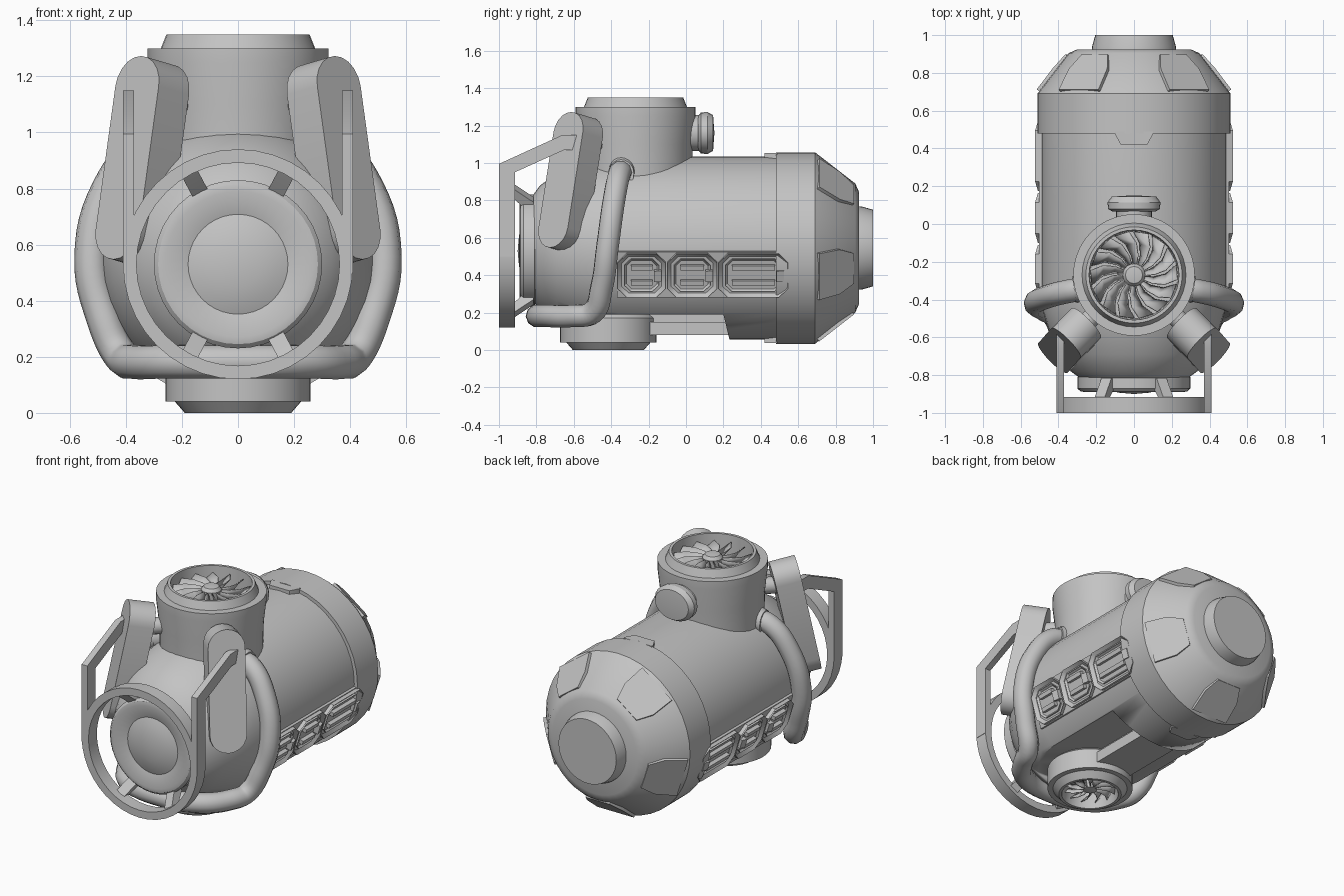
import bpy, bmesh, math
from mathutils import Vector as V

if "Cube" in bpy.data.objects:
    bpy.data.objects.remove(bpy.data.objects["Cube"])

grey = bpy.data.materials.new("plain grey")
grey.diffuse_color = (0.55, 0.55, 0.55, 1)
grey.use_nodes = True
grey.node_tree.nodes["Principled BSDF"].inputs["Base Color"].default_value = grey.diffuse_color
X, Y, Z = V((1, 0, 0)), V((0, 1, 0)), V((0, 0, 1))
CZ = 0.545          # height of the body axis


def finish(name, bm, mirror=False, smooth=True):
    bmesh.ops.remove_doubles(bm, verts=bm.verts, dist=1e-5)
    bmesh.ops.recalc_face_normals(bm, faces=bm.faces)
    me = bpy.data.meshes.new(name)
    bm.to_mesh(me)
    bm.free()
    ob = bpy.data.objects.new(name, me)
    bpy.context.collection.objects.link(ob)
    me.materials.append(grey)
    if mirror:
        ob.modifiers.new("mirror", 'MIRROR')
    bpy.ops.object.select_all(action='DESELECT')
    ob.select_set(True)
    bpy.context.view_layer.objects.active = ob
    if smooth:
        bpy.ops.object.shade_smooth_by_angle(angle=math.radians(32))
    return ob


def lathe(name, profile, origin, axis=Y, n=40, sx=1.0, mirror=False):
    """Spin (radius, distance along axis) points around an axis."""
    axis = V(axis).normalized()
    a = axis.cross(X).normalized() if abs(axis.x) < 0.9 else Z
    b = axis.cross(a)
    bm = bmesh.new()
    rings = []
    for i in range(n):
        t = math.tau * i / n
        rings.append([bm.verts.new(V(origin) + axis * h + r * (a * math.cos(t) + b * sx * math.sin(t)))
                      for r, h in profile])
    for i in range(n):
        p, q = rings[i], rings[(i + 1) % n]
        for j in range(len(profile) - 1):
            bm.faces.new((p[j], q[j], q[j + 1], p[j + 1]))
    return finish(name, bm, mirror)


def prism(name, pts, origin, ax, ay, az, depth, mirror=False, inset=None):
    """Extrude a flat outline; optionally inset and sink its far face."""
    bm = bmesh.new()
    lo = [bm.verts.new(V(origin) + ax * p[0] + ay * p[1]) for p in pts]
    hi = [bm.verts.new(v.co + az * depth) for v in lo]
    n = len(pts)
    bm.faces.new(lo)
    top = bm.faces.new(hi)
    for i in range(n):
        bm.faces.new((lo[i], lo[(i + 1) % n], hi[(i + 1) % n], hi[i]))
    if inset:
        bmesh.ops.recalc_face_normals(bm, faces=bm.faces)
        bmesh.ops.inset_individual(bm, faces=[top], thickness=inset[0], depth=0)
        for v in top.verts:
            v.co -= az * inset[1]
    return finish(name, bm, mirror)


def rect(x0, x1, y0, y1, c=0.0):
    if not c:
        return [(x0, y0), (x1, y0), (x1, y1), (x0, y1)]
    return [(x0 + c, y0), (x1 - c, y0), (x1, y0 + c), (x1, y1 - c),
            (x1 - c, y1), (x0 + c, y1), (x0, y1 - c), (x0, y0 + c)]


def tube(name, pts, radius):
    cu = bpy.data.curves.new(name, 'CURVE')
    cu.dimensions = '3D'
    cu.bevel_depth, cu.bevel_resolution, cu.resolution_u = radius, 3, 6
    cu.use_fill_caps = True
    sp = cu.splines.new('BEZIER')
    sp.bezier_points.add(len(pts) - 1)
    for bp, p in zip(sp.bezier_points, pts):
        bp.co = p
        bp.handle_left_type = bp.handle_right_type = 'AUTO'
    ob = bpy.data.objects.new(name, cu)
    bpy.context.collection.objects.link(ob)
    cu.materials.append(grey)
    bpy.ops.object.select_all(action='DESELECT')
    ob.select_set(True)
    bpy.context.view_layer.objects.active = ob
    bpy.ops.object.convert(target='MESH')
    bpy.ops.object.shade_smooth_by_angle(angle=math.radians(40))


def fan(name, centre, r0, r1, height, count, width):
    """Ring of pitched, swept blades."""
    bm = bmesh.new()
    for i in range(count):
        a = math.tau * i / count
        rows = []
        for k in range(4):
            f = k / 3
            r, s = r0 + (r1 - r0) * f, a + 0.35 * f * f
            rows.append([bm.verts.new(V(centre) + V((r * math.cos(t), r * math.sin(t), h)))
                         for t, h in ((s, height), (s + width, 0))])
        for p, q in zip(rows, rows[1:]):
            bm.faces.new((p[0], p[1], q[1], q[0]))
    ob = finish(name, bm)
    ob.modifiers.new("thickness", 'SOLIDIFY').thickness = 0.005


# Main hull with rounded nose, rear belt and tapered tail
hull = lathe("hull", [(0, -0.82), (0.28, -0.82), (0.335, -0.78), (0.40, -0.69), (0.45, -0.57), (0.48, -0.47),
                      (0.49, -0.36), (0.49, 0.48), (0.512, 0.48), (0.512, 0.69), (0.345, 0.905),
                      (0.30, 0.925), (0, 0.925)], (0, 0, CZ))
# Flat recess under the hull
cut = prism("recess_cutter", [(-0.66, 0.19), (0.20, 0.19), (0.27, -0.1), (-0.66, -0.1)],
            (-0.6, 0, 0), Y, Z, X, 1.2)
m = hull.modifiers.new("recess", 'BOOLEAN')
m.operation, m.object, m.solver = 'DIFFERENCE', cut, 'EXACT'
bpy.context.view_layer.objects.active = hull
bpy.ops.object.modifier_move_to_index(modifier="recess", index=0)
bpy.ops.object.modifier_apply(modifier="recess")
bpy.data.objects.remove(cut)
lathe("tail_cap", [(0.225, 0.90), (0.222, 0.94), (0.205, 1.0), (0, 1.0)], (0, 0, CZ))
prism("keel", rect(-0.13, 0.13, -0.25, 0.25), (0, 0, 0.08), X, Y, Z, 0.07)
prism("keel_spine", rect(-0.09, 0.09, -0.25, 0.25), (0, 0, 0.14), X, Y, Z, 0.07)
for s, label in ((1, "top"), (-1, "bottom")):
    prism("belt_tab_" + label, [(-0.10, 0.49), (-0.10, 0.475), (-0.07, 0.42), (0.07, 0.42), (0.10, 0.475), (0.10, 0.49)],
          (0, 0, CZ + s * 0.475), X, Y, Z * s, 0.033)

# Five plates around the tail
for i in range(5):
    a = math.radians(36 + 72 * i)
    e, t = V((math.sin(a), 0, math.cos(a))), V((math.cos(a), 0, -math.sin(a)))
    d = (Y * 0.215 - e * 0.167).normalized()
    nrm = (e * 0.215 + Y * 0.167).normalized()
    mid = V((0, 0.797, CZ)) + e * 0.4285 - nrm * 0.03
    prism("tail_plate", [(-0.13, -0.11), (0.13, -0.11), (0.125, 0.03), (0.085, 0.125), (-0.085, 0.125), (-0.125, 0.03)],
          mid, t, d, nrm, 0.034)

# Upper turret with fan
TC = (0, -0.27, 0)
lathe("turret", [(0.30, 0.86), (0.305, 1.1), (0.322, 1.25), (0.322, 1.30), (0.275, 1.30), (0.255, 1.35),
                 (0.238, 1.35), (0.232, 1.21), (0, 1.21)], TC, Z)
fan("turret_fan", (0, -0.27, 1.24), 0.045, 0.23, 0.07, 14, 0.34)
lathe("turret_fan_hub", [(0.055, 1.2), (0.06, 1.31), (0.045, 1.33), (0, 1.337)], TC, Z, 20)
# Knob on the back of the turret
lathe("knob_stem", [(0.095, -0.03), (0.095, 0.08)], (0, 0, 1.16), Y, 24)
lathe("knob", [(0, 0.065), (0.09, 0.065), (0.11, 0.08), (0.112, 0.115), (0.095, 0.145), (0, 0.152)],
      (0, 0, 1.16), Y, 24, 1.0).scale.x = 1.25

# Lower thruster with fan
BC = (0, -0.415, 0)
lathe("thruster", [(0.22, 0.30), (0.225, 0.20), (0.258, 0.17), (0.258, 0.04), (0.225, 0.04), (0.19, 0),
                   (0.172, 0), (0.15, 0.10), (0, 0.10)], BC, Z)
fan("thruster_fan", (0, -0.415, 0.03), 0.03, 0.155, 0.05, 12, 0.34)
lathe("thruster_fan_hub", [(0.035, 0.1), (0.04, 0.03), (0, 0.02)], BC, Z, 16)

# Front lens, guard ring and struts
LC = (0, 0, 0.53)
lathe("lens", [(0.24, -0.79), (0.30, -0.81), (0.30, -0.87), (0.285, -0.885), (0.26, -0.89), (0.178, -0.865),
               (0.14, -0.88), (0.08, -0.893), (0, -0.9)], LC)
lathe("guard_ring", [(0.362, -1), (0.41, -1), (0.41, -0.915), (0.362, -0.915), (0.362, -1)], LC)
for deg in (28, 152, 208, 332):
    a = math.radians(deg)
    e, t = V((math.sin(a), 0, math.cos(a))), V((math.cos(a), 0, -math.sin(a)))
    prism("guard_strut", [(0.385, -0.97), (0.385, -0.915), (0.31, -0.815), (0.27, -0.815), (0.27, -0.86), (0.35, -0.94)],
          V(LC) - t * 0.03, e, Y, t, 0.06)

# Brackets joining the ring to the arms
prism("bracket", [(-1, 0.5), (-1, 0.995), (-0.66, 1.15), (-0.56, 1.15), (-0.56, 1.07), (-0.65, 1.07),
                  (-0.915, 0.95), (-0.915, 0.5)], (0.37, 0, 0), Y, Z, X, 0.04, True)

# Slanted rounded arms and their axles
top, bot = V((0.36, -0.63, 1.165)), V((0.43, -0.71, 0.655))
u = (top - bot).normalized()
w = V((0.70, 0.71, 0)).normalized()
inward = u.cross(w).normalized()
length, R = (top - bot).length, 0.11
arm = [(R * math.cos(math.pi * k / 10), length + R * math.sin(math.pi * k / 10)) for k in range(11)]
arm += [(-R * math.cos(math.pi * k / 10), -R * math.sin(math.pi * k / 10)) for k in range(11)]
prism("arm", arm, bot, w, u, inward, 0.155, True)
lathe("arm_axle", [(0.05, 0), (0.05, 0.24)], (0.29, -0.56, 1.1), (-0.7, 0.7, 0), 16, 1.0, True)

# Bent pipe wrapped around the hull and under the nose
half = [(0.25, -0.34, 0.955), (0.34, -0.355, 0.94), (0.46, -0.385, 0.80), (0.522, -0.42, 0.55), (0.48, -0.45, 0.34),
        (0.415, -0.50, 0.20), (0.37, -0.60, 0.182), (0.25, -0.74, 0.182)]
tube("pipe", half + [(0, -0.795, 0.182)] + [(-x, y, z) for x, y, z in reversed(half)], 0.062)
lathe("pipe_collar", [(0.05, -0.02), (0.076, -0.02), (0.076, 0.03), (0.05, 0.03)],
      (0.30, -0.345, 0.95), (-0.9, 0.12, 0.4), 20, 1.0, True)

# Side panels: three framed cells with slot bars
tilt = math.radians(-17)
out, up = V((math.cos(tilt), 0, math.sin(tilt))), V((-math.sin(tilt), 0, math.cos(tilt)))
base = V((0, 0, CZ))
prism("panel_base", rect(-0.37, 0.55, -0.128, 0.128), base + out * 0.45, Y, up, out, 0.037, True)
for y0, y1 in ((-0.365, -0.11), (-0.10, 0.165), (0.175, 0.545)):
    prism("panel_frame", rect(y0, y1, -0.122, 0.122, 0.05), base + out * 0.46, Y, up, out, 0.05, True, (0.022, 0.02))
    prism("panel_inner", rect(y0 + 0.035, y1 - 0.035, -0.09, 0.09, 0.035), base + out * 0.46, Y, up, out, 0.042,
          True, (0.012, 0.012))
    for h in (-0.04, 0.045):
        prism("panel_bar", rect(y0 + 0.07, y1 - 0.07, h - 0.013, h + 0.013), base + out * 0.47, Y, up, out, 0.045, True)
    prism("panel_fin", [(y1 - 0.06, 0.49), (y1 - 0.02, 0.49), (y1 - 0.02, 0.515), (y1 - 0.06, 0.525)],
          base - up * 0.03, Y, out, up, 0.06, True)
